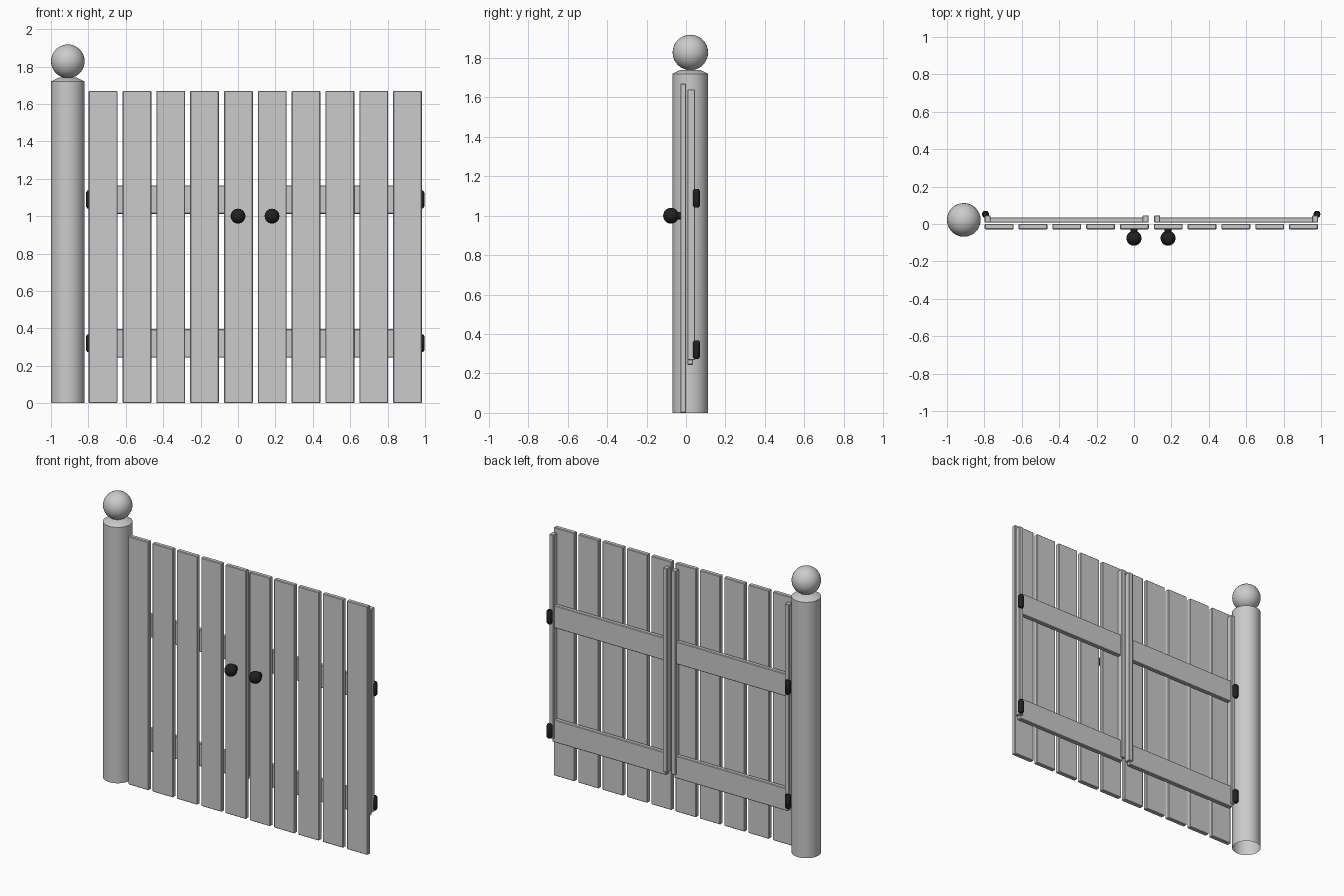
import bpy, bmesh, math
from mathutils import Matrix

cube = bpy.data.objects.get("Cube")
if cube:
    bpy.data.objects.remove(cube, do_unlink=True)


def material(name, rgb):
    m = bpy.data.materials.new(name)
    m.use_nodes = True
    m.diffuse_color = (*rgb, 1)
    bsdf = next(n for n in m.node_tree.nodes if n.type == 'BSDF_PRINCIPLED')
    bsdf.inputs["Base Color"].default_value = (*rgb, 1)
    return m


GREY = material("plain_grey", (0.6, 0.6, 0.6))
BLACK = material("black_iron", (0.015, 0.015, 0.015))


def finish(name, bm, mat, smooth=False):
    bmesh.ops.recalc_face_normals(bm, faces=bm.faces)
    me = bpy.data.meshes.new(name)
    bm.to_mesh(me)
    bm.free()
    me.materials.append(mat)
    ob = bpy.data.objects.new(name, me)
    bpy.context.collection.objects.link(ob)
    if smooth:
        bpy.ops.object.select_all(action='DESELECT')
        ob.select_set(True)
        bpy.context.view_layer.objects.active = ob
        bpy.ops.object.shade_smooth_by_angle(angle=math.radians(35))
    return ob


def board(name, x, y, z, bevel=0.004):
    """Box between (min, max) pairs with slightly eased edges."""
    bm = bmesh.new()
    size = [b - a for a, b in (x, y, z)]
    mid = [(a + b) / 2 for a, b in (x, y, z)]
    bmesh.ops.create_cube(bm, size=1, matrix=Matrix.Translation(mid) @ Matrix.Diagonal((*size, 1)))
    bmesh.ops.bevel(bm, geom=bm.edges[:], offset=bevel, segments=1, affect='EDGES')
    return finish(name, bm, GREY)


def turned(name, profile, loc, mat, segments=32, axis='Z', smooth=True):
    """Revolve (radius, height) points around the vertical or front axis."""
    bm = bmesh.new()
    verts = [bm.verts.new((r, 0, h)) for r, h in profile]
    edges = [bm.edges.new(p) for p in zip(verts, verts[1:])]
    bmesh.ops.spin(bm, geom=verts + edges, angle=math.tau, steps=segments,
                   axis=(0, 0, 1), cent=(0, 0, 0))
    bmesh.ops.remove_doubles(bm, verts=bm.verts, dist=0.0001)
    turn = Matrix.Rotation(math.pi / 2, 4, 'X') if axis == 'Y' else Matrix()
    bm.transform(Matrix.Translation(loc) @ turn)
    return finish(name, bm, mat, smooth)


def ball(radius, height, rings, start=0.0):
    """Profile of a ball from the angle start at its base up to the top."""
    angles = [start + (math.pi - start) * i / rings for i in range(rings + 1)]
    return [(radius * math.sin(a), height - radius * math.cos(a)) for a in angles]


# Gate post, open underneath, with a ball on a shallow conical cap
PX, PY = -0.91, 0.022
turned("post", [(0.09, 0), (0.09, 1.72), (0.05, 1.74), (0, 1.74)], (PX, PY, 0), GREY)
turned("post_ball", ball(0.09, 1.828, 16), (PX, PY, 0), GREY)

# Front slats
for i in range(10):
    x = -0.798 + i * 0.1808
    board(f"slat_{i + 1}", (x, x + 0.154), (-0.029, 0.001), (0.0, 1.67))

# Each leaf: frame uprights, rails and hinges on the back
leaves = {"right": (-0.798, 0.078), "left": (0.108, 0.985)}
for side, (x0, x1) in leaves.items():
    for part, x in (("outer" if side == "right" else "inner", x0),
                    ("inner" if side == "right" else "outer", x1 - 0.032)):
        board(f"{side}_{part}_upright", (x, x + 0.032), (0.007, 0.046), (0.268, 1.64), 0.003)
    for level, z in (("lower", 0.244), ("upper", 1.012)):
        board(f"{side}_{level}_rail", (x0 + 0.015, x1 - 0.015), (0.007, 0.036), (z, z + 0.152))
        hx = x0 + 0.004 if side == "right" else x1 - 0.007
        turned(f"{side}_{level}_hinge",
               [(0, 0), (0.012, 0), (0.019, 0.01), (0.019, 0.084), (0.012, 0.094), (0, 0.094)],
               (hx, 0.052, z + 0.03), BLACK, 12)

# Round door knobs on short necks
for side, x in (("right", 0.0), ("left", 0.182)):
    turned(f"{side}_knob", [(0.018, 0), (0.018, 0.02)] + ball(0.04, 0.049, 10, 0.6),
           (x, -0.027, 1.0), BLACK, 16, 'Y')
